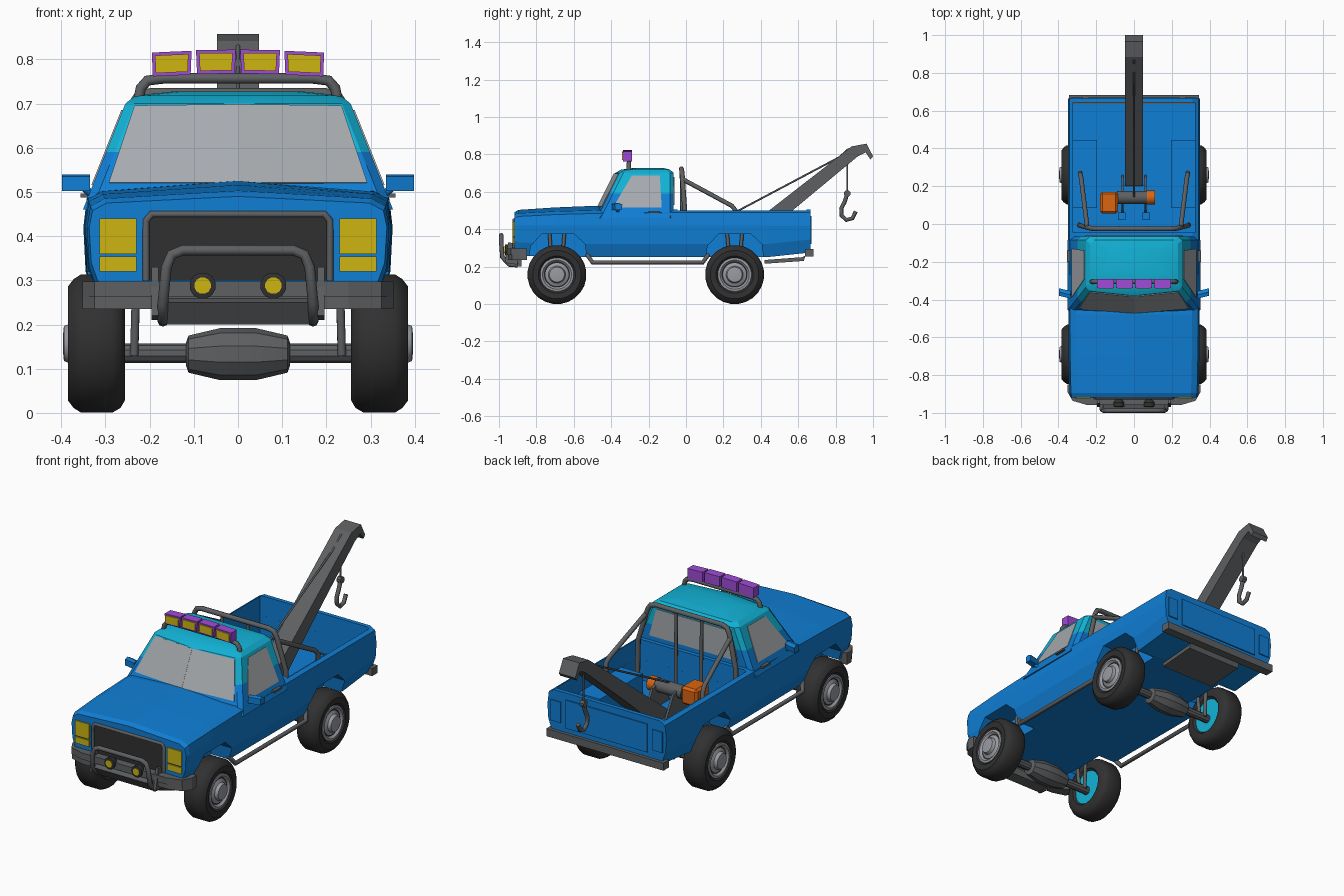
import bpy, bmesh, math
from mathutils import Vector


def material(name, r, g, b):
    m = bpy.data.materials.new(name)
    m.diffuse_color = (r, g, b, 1)
    return m


BLUE = material("blue paint", 0.005, 0.21, 0.66)
CYAN = material("cyan paint", 0.006, 0.45, 0.68)
GLASS = material("grey glass", 0.38, 0.40, 0.42)
METAL = material("dark metal", 0.11, 0.115, 0.12)
BLACK = material("black rubber", 0.03, 0.03, 0.03)
YELLOW = material("yellow lamp", 0.62, 0.46, 0.006)
PURPLE = material("purple plastic", 0.35, 0.07, 0.68)
ORANGE = material("orange paint", 0.70, 0.13, 0.006)
SILVER = material("silver hub", 0.32, 0.33, 0.36)


def activate(ob):
    bpy.ops.object.select_all(action='DESELECT')
    ob.select_set(True)
    bpy.context.view_layer.objects.active = ob


def smooth(ob, deg=35):
    activate(ob)
    bpy.ops.object.shade_smooth_by_angle(angle=math.radians(deg))


def loft(name, rings, mat, wrap=False):
    """Skin a list of equal closed rings; cap the ends, or join them if wrap."""
    bm = bmesh.new()
    vs = [[bm.verts.new(p) for p in r] for r in rings]
    n, k = len(rings[0]), len(rings)
    for i in range(k if wrap else k - 1):
        a, b = vs[i], vs[(i + 1) % k]
        for j in range(n):
            bm.faces.new((a[j], a[(j + 1) % n], b[(j + 1) % n], b[j]))
    if not wrap:
        bm.faces.new(vs[0])
        bm.faces.new(vs[-1])
    bmesh.ops.remove_doubles(bm, verts=bm.verts, dist=1e-5)
    bmesh.ops.recalc_face_normals(bm, faces=bm.faces)
    me = bpy.data.meshes.new(name)
    bm.to_mesh(me)
    bm.free()
    me.materials.append(mat)
    ob = bpy.data.objects.new(name, me)
    bpy.context.collection.objects.link(ob)
    return ob


def box(name, x0, x1, y0, y1, z0, z1, mat):
    return loft(name, [[(x0, y0, z), (x1, y0, z), (x1, y1, z), (x0, y1, z)] for z in (z0, z1)], mat)


def side_prism(name, yz, x0, x1, mat):
    return loft(name, [[(x, y, z) for y, z in yz] for x in (x0, x1)], mat)


def plate(name, pts, mat, t=0.004):
    p = [Vector(q) for q in pts]
    n = (p[1] - p[0]).cross(p[2] - p[0]).normalized() * t
    return loft(name, [[q - n for q in p], [q + n for q in p]], mat)


def tube(name, pts, r, mat=METAL):
    cu = bpy.data.curves.new(name, 'CURVE')
    cu.dimensions, cu.bevel_depth, cu.bevel_resolution, cu.use_fill_caps = '3D', r, 2, True
    sp = cu.splines.new('POLY')
    sp.points.add(len(pts) - 1)
    for q, p in zip(sp.points, pts):
        q.co = (*p, 1)
    ob = bpy.data.objects.new(name, cu)
    bpy.context.collection.objects.link(ob)
    cu.materials.append(mat)
    activate(ob)
    bpy.ops.object.convert(target='MESH')
    smooth(bpy.context.object, 50)


def lathe(name, prof, c, mat, axis='x', s=1, n=24):
    """Turn (radius, offset) points round an x or y axis through c."""
    rings = []
    for r, d in prof:
        ring = []
        for i in range(n):
            a = math.tau * (i + 0.5) / n
            u, v = r * math.cos(a), r * math.sin(a)
            ring.append((c[0] + s * d, c[1] + u, c[2] + v) if axis == 'x' else (c[0] + u, c[1] + s * d, c[2] + v))
        rings.append(ring)
    smooth(loft(name, rings, mat))


def arch_loop(half):
    return half + [(-x, y, z) for x, y, z in reversed(half)]


# Lower body: cross-sections from nose to tailgate (y, bottom, half width, shoulder, crown)
def section(y, zb, w, ze, zc):
    h = [(w - 0.03, zb), (w - 0.005, zb + 0.07), (w, 0.42), (w - 0.008, ze), (w - 0.04, ze + 0.017)]
    return ([(0, y, zb)] + [(x, y, z) for x, z in h] + [(0, y, zc)] + [(-x, y, z) for x, z in reversed(h)])


body = loft("truck_body", [section(*s) for s in (
    (-0.918, 0.27, 0.337, 0.458, 0.49), (-0.895, 0.26, 0.342, 0.468, 0.503), (-0.70, 0.25, 0.346, 0.478, 0.516),
    (-0.48, 0.25, 0.348, 0.484, 0.525), (-0.40, 0.25, 0.348, 0.486, 0.51), (-0.07, 0.25, 0.35, 0.488, 0.505),
    (0.43, 0.25, 0.35, 0.488, 0.505), (0.665, 0.275, 0.35, 0.488, 0.505))], BLUE)


def cut(cutter):
    cutter.hide_render = True
    m = body.modifiers.new("cut", 'BOOLEAN')
    m.operation, m.solver, m.object = 'DIFFERENCE', 'EXACT', cutter
    activate(body)
    bpy.ops.object.modifier_apply(modifier="cut")
    bpy.data.objects.remove(cutter)


# Load bed hollow, leaving wheel boxes, then the wheel arches
cut(box("bed_cutter", -0.322, 0.322, -0.045, 0.643, 0.40, 0.6, BLUE))
cut(box("bed_floor_cutter", -0.195, 0.195, -0.0449, 0.6429, 0.29, 0.45, BLUE))
cut(box("bed_front_cutter", -0.3219, 0.3219, -0.0448, 0.085, 0.2901, 0.45, BLUE))
cut(box("bed_rear_cutter", -0.3219, 0.3219, 0.445, 0.6428, 0.2901, 0.45, BLUE))
for dy in (0, 0.945):
    for s in (-1, 1):
        cut(side_prism("arch_cutter", [(y + dy, z) for y, z in (
            (-0.845, 0.2), (-0.83, 0.31), (-0.77, 0.375), (-0.60, 0.375), (-0.54, 0.32), (-0.525, 0.2))],
            s * 0.215, s * 0.5, BLUE))


# Cab with cyan upper half
def cab_w(z): return 0.335 - (z - 0.5) * 0.4
def cab_f(z): return -0.455 + (z - 0.5) * 0.5


def cab_ring(z, w, f, b, bow, c=0.02):
    h = [(w - c, f), (w, f + c), (w, b - c), (w - c, b)]
    return [(0, f - bow, z)] + [(x, y, z) for x, y in h] + [(-x, y, z) for x, y in reversed(h)]


cab = loft("cab", [cab_ring(z, cab_w(z), cab_f(z), -0.066, 0.025) for z in (0.46, 0.59, 0.70)]
           + [cab_ring(0.718, 0.232, -0.325, -0.085, 0.022), cab_ring(0.727, 0.15, -0.27, -0.12, 0.01)], BLUE)
cab.data.materials.append(CYAN)
for f in cab.data.polygons:
    f.material_index = int(f.center.z > 0.59)
smooth(cab, 25)


# Windows
def shield(x, z): return (x, cab_f(z) - 0.025 * (1 - abs(x) / (cab_w(z) - 0.02)), z)


for s in (-1, 1):
    plate("windshield", [shield(0, 0.52), shield(s * 0.292, 0.52), shield(s * 0.234, 0.694), shield(0, 0.697)], GLASS)
    plate("side_window", [(s * cab_w(z), y, z) for y, z in (
        (-0.39, 0.515), (-0.29, 0.685), (-0.14, 0.685), (-0.13, 0.515))], GLASS, 0.003)
plate("rear_window", [(-0.26, -0.066, 0.53), (0.26, -0.066, 0.53), (0.22, -0.066, 0.68), (-0.22, -0.066, 0.68)], GLASS)

# Nose: grille, frame, headlights
box("grille", -0.2, 0.2, -0.922, -0.90, 0.30, 0.445, BLACK)
corners = [(-0.208, 0.30), (-0.208, 0.435), (-0.195, 0.45), (0.195, 0.45), (0.208, 0.435), (0.208, 0.30)]
tube("grille_frame", [(x, -0.92, z) for x, z in corners], 0.008)
for s in (-1, 1):
    for z0, z1 in ((0.32, 0.354), (0.36, 0.44)):
        box("headlight", s * 0.23, s * 0.313, -0.924, -0.90, z0, z1, YELLOW)
    # Mirrors, door handles
    tube("mirror_arm", [(s * 0.325, -0.36, 0.49), (s * 0.355, -0.375, 0.515)], 0.009, BLUE)
    mir = loft("mirror", [[(s * x, y, z) for y, z in (
        (-0.395 + d, 0.502), (-0.36 + d, 0.502), (-0.355 + d, 0.53), (-0.375 + d, 0.54), (-0.395 + d, 0.535))]
        for x, d in ((0.335, 0), (0.398, 0.015))], BLUE)
    box("door_handle", s * 0.34, s * 0.356, -0.20, -0.14, 0.487, 0.497, METAL)
    # Side step tubes
    tube("side_step", [(s * 0.315, -0.53, 0.265), (s * 0.335, -0.50, 0.222), (s * 0.335, 0.09, 0.222),
                       (s * 0.315, 0.12, 0.265)], 0.012)
    # Tail lamp panels
    box("tail_panel", s * 0.27, s * 0.33, 0.66, 0.671, 0.34, 0.45, BLUE)
box("tailgate_panel", -0.24, 0.24, 0.66, 0.671, 0.32, 0.47, BLUE)

# Bumpers
for z0, z1, d in ((0.235, 0.262, 0.0), (0.262, 0.297, 0.006)):
    h = [(0.25, -0.952 - d), (0.325, -0.93 - d), (0.352, -0.89), (0.352, -0.85), (0.325, -0.85), (0.25, -0.90)]
    outline = h + [(-x, y) for x, y in reversed(h)]
    loft("front_bumper", [[(x, y, z) for x, y in outline] for z in (z0, z1)], METAL)
box("rear_bumper", -0.345, 0.345, 0.635, 0.682, 0.255, 0.295, METAL)
side_prism("rear_step", [(0.42, 0.215), (0.63, 0.23), (0.64, 0.26), (0.62, 0.25), (0.42, 0.235)], -0.16, 0.16, METAL)

# Bull bar, skid pan and spotlights
tube("bull_bar", arch_loop([(0.17, -0.90, 0.207), (0.17, -0.945, 0.21), (0.17, -0.982, 0.25), (0.162, -0.988, 0.33),
                            (0.15, -0.988, 0.358), (0.125, -0.988, 0.368)]), 0.012)
side_prism("skid_pan", [(-0.98, 0.25), (-0.945, 0.2), (-0.88, 0.2), (-0.88, 0.24), (-0.94, 0.262)], -0.165, 0.165, METAL)
for s in (-1, 1):
    side_prism("bull_bar_bracket", [(-0.97, 0.22), (-0.90, 0.21), (-0.90, 0.32), (-0.95, 0.33)], s * 0.18, s * 0.196, METAL)
    c = (s * 0.08, -0.955, 0.288)
    lathe("spotlight", [(0.015, 0.03), (0.03, 0.01), (0.03, -0.012), (0.022, -0.014)], c, BLACK, 'y', 1, 12)
    lathe("spotlight_lens", [(0.019, 0.0), (0.019, -0.017)], c, YELLOW, 'y', 1, 12)

# Wheels, axles and struts
TYRE = [(0.088, 0.37), (0.10, 0.382), (0.13, 0.385), (0.147, 0.372), (0.158, 0.355), (0.158, 0.285),
        (0.147, 0.266), (0.13, 0.256), (0.10, 0.257), (0.088, 0.27)]
HUB = [(0.02, 0.396), (0.04, 0.394), (0.046, 0.378), (0.066, 0.368), (0.078, 0.381), (0.09, 0.379), (0.09, 0.30)]
for y in (-0.69, 0.26):
    for s in (-1, 1):
        c = (0, y, 0.157)
        lathe("tyre", TYRE, c, BLACK, 'x', s)
        lathe("wheel_hub", HUB, c, SILVER, 'x', s)
        lathe("wheel_back", [(0.09, 0.268), (0.09, 0.30)], c, CYAN, 'x', s)
        for dy in (-0.02, 0.02):
            tube("strut", [(s * 0.235, y + dy, 0.13), (s * 0.228, y + dy * 2, 0.38)], 0.01)
    lathe("axle", [(0.022, -0.28), (0.022, 0.28)], (0, y, 0.135), METAL, 'x', 1, 10)
    lathe("differential", [(0.025, -0.118), (0.042, -0.112), (0.059, -0.04), (0.059, 0.04), (0.042, 0.112),
                           (0.025, 0.118)], (0, y, 0.133), METAL, 'x', 1, 10)

# Roof light bar
tube("roof_bar", arch_loop([(0.226, -0.305, 0.70), (0.22, -0.305, 0.735), (0.205, -0.305, 0.752),
                            (0.17, -0.305, 0.757)]), 0.012)
for i in (-1.5, -0.5, 0.5, 1.5):
    x, z, t = i * 0.1, 0.795 - 0.002 * i * i, -i * 0.03
    for nm, hw, hh, y0, y1, mat in (("roof_light", 0.045, 0.027, -0.338, -0.29, PURPLE),
                                    ("roof_light_lens", 0.038, 0.02, -0.342, -0.33, YELLOW)):
        loft(nm, [[(x + u * hw, y, z + v * hh + u * hw * math.tan(t)) for u, v in ((-.95, -1), (.95, -1), (1, 1), (-1, 1))]
                  for y in (y0, y1)], mat)

# Roll bar behind the cab
tube("roll_bar", arch_loop([(0.29, -0.005, 0.29), (0.287, -0.008, 0.52), (0.24, -0.02, 0.69), (0.225, -0.023, 0.715),
                            (0.195, -0.025, 0.723)]), 0.013)
for s in (-1, 1):
    tube("roll_bar_upright", [(s * 0.075, -0.02, 0.29), (s * 0.075, -0.025, 0.72)], 0.009)
    tube("roll_bar_brace", [(s * 0.248, -0.015, 0.665), (s * 0.28, 0.245, 0.525), (s * 0.285, 0.265, 0.50),
                            (s * 0.285, 0.27, 0.39)], 0.012)
    # Winch frame
    side_prism("winch_frame", [(0.06, 0.29), (0.26, 0.29), (0.20, 0.40), (0.12, 0.42)], s * 0.055, s * 0.067, METAL)
    box("winch_foot", s * 0.045, s * 0.085, 0.02, 0.06, 0.288, 0.32, BLUE)

# Winch
lathe("winch_drum", [(0.035, -0.09), (0.035, 0.07)], (0, 0.14, 0.395), METAL, 'x', 1, 12)
lathe("winch_cap", [(0.038, 0.068), (0.038, 0.11)], (0, 0.14, 0.395), ORANGE, 'x', 1, 12)
motor = box("winch_motor", -0.18, -0.085, 0.055, 0.17, 0.345, 0.44, ORANGE)
bv = motor.modifiers.new("bevel", 'BEVEL')
bv.width, bv.segments = 0.012, 1

# Tow boom, cable and hook
side_prism("tow_boom", [(0.20, 0.31), (0.885, 0.842), (0.965, 0.857), (1.0, 0.79), (0.987, 0.772), (0.96, 0.81),
                        (0.917, 0.788), (0.57, 0.50), (0.33, 0.29), (0.20, 0.29)], -0.048, 0.048, METAL)
tube("winch_cable", [(0, 0.14, 0.425), (0, 0.82, 0.785), (0, 0.87, 0.83)], 0.005)
tube("hook_cable", [(0, 0.862, 0.80), (0, 0.862, 0.58)], 0.005)
lathe("hook_block", [(0.018, -0.012), (0.018, 0.012)], (0, 0.862, 0.59), METAL, 'x', 1, 8)
tube("hook", [(0, y, z) for y, z in ((0.862, 0.59), (0.848, 0.545), (0.83, 0.51), (0.832, 0.472), (0.858, 0.449),
                                     (0.89, 0.458), (0.908, 0.495))], 0.011)
